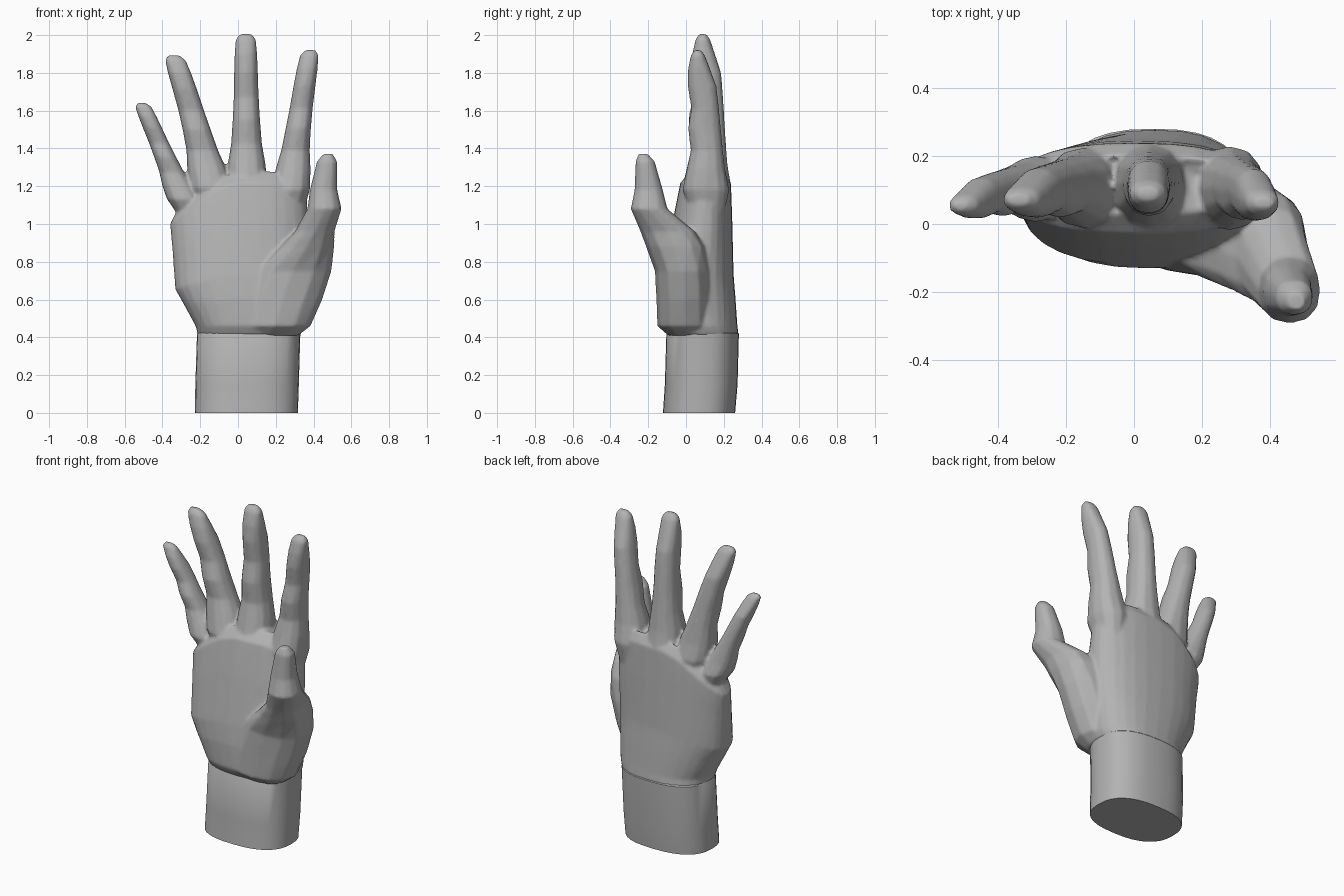
import bpy, bmesh, math

if "Cube" in bpy.data.objects:
    bpy.data.objects.remove(bpy.data.objects["Cube"])

skin = bpy.data.materials.new("plain grey")
skin.diffuse_color = (0.45, 0.45, 0.45, 1)
skin.use_nodes = True
skin.node_tree.nodes["Principled BSDF"].inputs["Base Color"].default_value = skin.diffuse_color


def section(x0, x1, y0, y1, sides, power):
    """Rounded outline filling the given x and y limits."""
    pts = []
    for i in range(sides):
        a = 2 * math.pi * i / sides
        c, s = math.cos(a), math.sin(a)
        px = math.copysign(abs(c) ** (2 / power), c)
        py = math.copysign(abs(s) ** (2 / power), s)
        pts.append(((x0 + x1) / 2 + px * (x1 - x0) / 2,
                    (y0 + y1) / 2 + py * (y1 - y0) / 2))
    return pts


def loft(name, rows, sides=12, power=2.3, height=None):
    """Closed skin over rows of (z, x0, x1, y0, y1)."""
    bm = bmesh.new()
    rings = []
    for z, *limits in rows:
        rings.append([bm.verts.new((x, y, height(z, x) if height else z))
                      for x, y in section(*limits, sides, power)])
    for a, b in zip(rings, rings[1:]):
        for i in range(sides):
            j = (i + 1) % sides
            bm.faces.new((a[i], a[j], b[j], b[i]))
    bm.faces.new(rings[0][::-1])
    bm.faces.new(rings[-1])
    bmesh.ops.recalc_face_normals(bm, faces=bm.faces)
    mesh = bpy.data.meshes.new(name)
    bm.to_mesh(mesh)
    bm.free()
    mesh.materials.append(skin)
    ob = bpy.data.objects.new(name, mesh)
    bpy.context.collection.objects.link(ob)
    return ob


def palm_height(t, x):
    """Stretch the palm up to the arched line of the finger webs."""
    web = 1.28 - 1.0 * max(0, -0.03 - x) ** 1.3 - 1.6 * max(0, x - 0.2) ** 1.6
    return 0.41 + t * (web - 0.41)


def finger(name, base, tip, width, depth, lean, bend):
    """Jointed finger from base (x, z) to tip (x, z), bending as it rises."""
    rows = []
    for t, half, front, back in FINGER:
        x = base[0] + (tip[0] - base[0]) * t ** bend
        z = base[1] + (tip[1] - base[1]) * t
        y0, y1 = (0.11 + (y - 0.11) * depth + lean * t for y in (front, back))
        rows.append((z, x - half * width, x + half * width, y0, y1))
    return loft(name, rows)


# Shared finger shape: fraction of length, half width, front y, back y
FINGER = [(0.0, 0.07, 0.03, 0.20), (0.18, 0.105, -0.02, 0.24),
          (0.30, 0.097, 0.008, 0.22), (0.41, 0.079, 0.033, 0.212),
          (0.54, 0.07, 0.022, 0.204), (0.66, 0.064, 0.043, 0.197),
          (0.79, 0.061, 0.027, 0.187), (0.89, 0.058, 0.032, 0.155),
          (0.97, 0.052, 0.05, 0.128), (1.0, 0.03, 0.07, 0.108)]

# Palm: first value is the fraction of the height
palm = loft("hand", [
    (0.00, -0.215, 0.33, -0.10, 0.279), (0.06, -0.222, 0.35, -0.13, 0.272),
    (0.23, -0.285, 0.36, -0.13, 0.262), (0.37, -0.332, 0.365, -0.118, 0.252),
    (0.70, -0.347, 0.37, -0.07, 0.245), (0.93, -0.36, 0.365, -0.03, 0.238),
    (1.00, -0.32, 0.34, 0.03, 0.20)], sides=28, power=2.4, height=palm_height)

# Thumb, swelling out of the heel of the palm
thumb = loft("thumb", [
    (0.41, 0.04, 0.32, -0.095, 0.10), (0.46, 0.0, 0.385, -0.152, 0.14),
    (0.60, 0.02, 0.447, -0.157, 0.14), (0.75, 0.08, 0.495, -0.165, 0.13),
    (0.88, 0.22, 0.51, -0.212, 0.10), (0.96, 0.30, 0.511, -0.242, 0.05),
    (1.08, 0.367, 0.549, -0.293, -0.097), (1.18, 0.38, 0.526, -0.273, -0.122),
    (1.33, 0.417, 0.526, -0.267, -0.165), (1.37, 0.45, 0.503, -0.253, -0.20)])

# Four fingers
parts = [thumb,
         finger("little_finger", (-0.24, 1.02), (-0.51, 1.64), 0.84, 0.76, -0.04, 1.0),
         finger("ring_finger", (-0.12, 1.04), (-0.34, 1.892), 1.07, 0.92, -0.02, 1.3),
         finger("middle_finger", (0.048, 1.02), (0.041, 2.006), 1.04, 1.0, 0.0, 1.0),
         finger("index_finger", (0.268, 1.02), (0.382, 1.92), 0.96, 0.96, -0.028, 1.3)]

# Fuse palm, fingers and thumb into one skin with soft webs
bpy.ops.object.select_all(action='DESELECT')
for ob in parts + [palm]:
    ob.select_set(True)
bpy.context.view_layer.objects.active = palm
bpy.ops.object.join()
remesh = palm.modifiers.new("fuse", 'REMESH')
remesh.mode = 'VOXEL'
remesh.voxel_size = 0.01
remesh.use_smooth_shade = True
soften = palm.modifiers.new("soften", 'SMOOTH')
soften.factor = 0.5
soften.iterations = 4
thin = palm.modifiers.new("thin", 'DECIMATE')
thin.ratio = 0.35
for name in [m.name for m in palm.modifiers]:
    bpy.ops.object.modifier_apply(modifier=name)
bpy.ops.object.shade_smooth()
palm.data.materials.clear()
palm.data.materials.append(skin)

# Wrist stump
wrist = loft("wrist", [
    (0.0, -0.228, 0.317, -0.122, 0.26), (0.15, -0.226, 0.322, -0.112, 0.273),
    (0.42, -0.217, 0.33, -0.104, 0.28), (0.44, -0.20, 0.31, -0.09, 0.262)],
    sides=32, power=2.5)
bpy.ops.object.select_all(action='DESELECT')
wrist.select_set(True)
bpy.context.view_layer.objects.active = wrist
bpy.ops.object.shade_smooth_by_angle(angle=math.radians(40))
